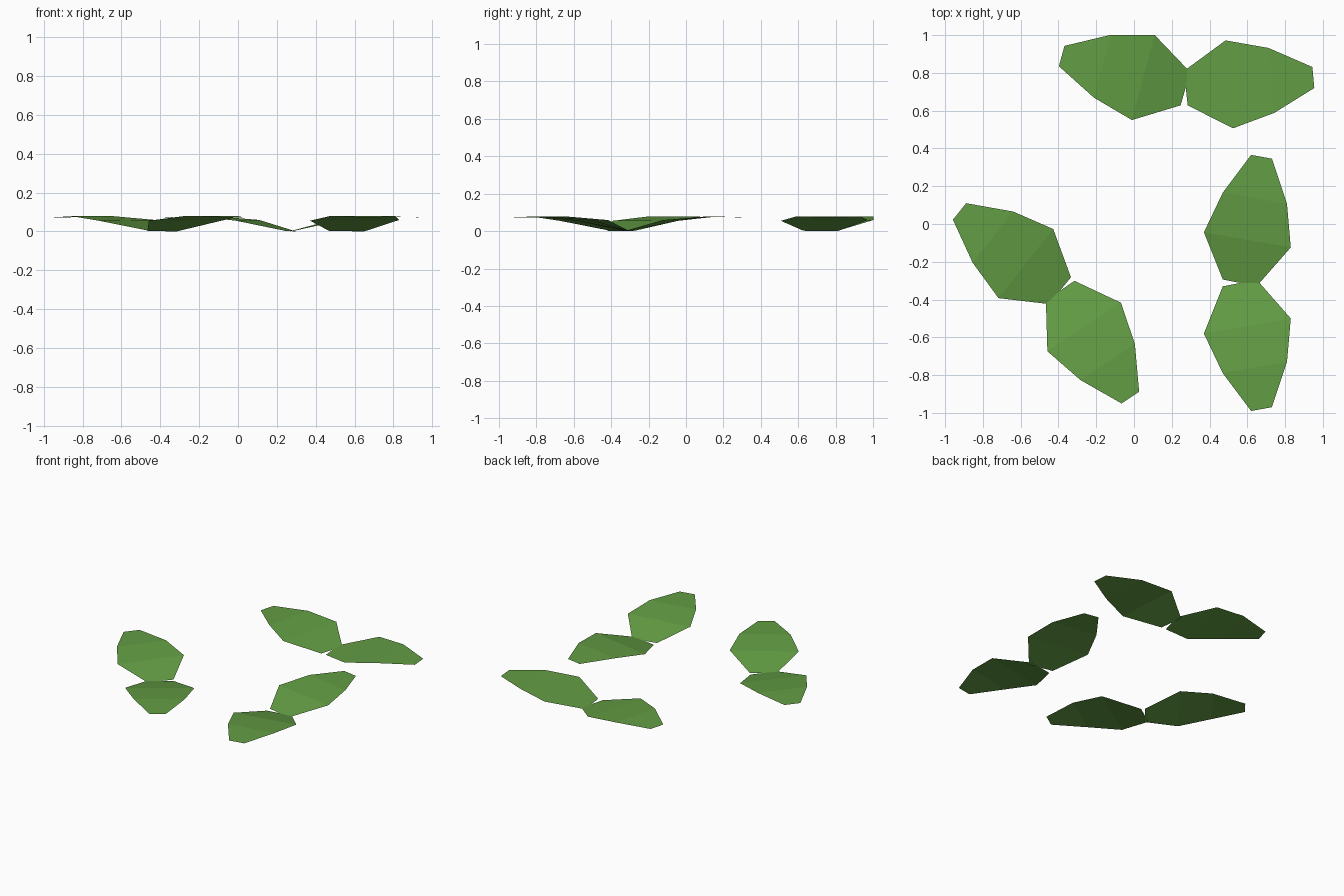
import bpy
import math
from mathutils import Matrix, Vector

if "Cube" in bpy.data.objects:
    bpy.data.objects.remove(bpy.data.objects["Cube"])

green = bpy.data.materials.new("leaf_green")
green.diffuse_color = (0.125, 0.34, 0.058, 1)
green.use_nodes = True
green.node_tree.nodes["Principled BSDF"].inputs["Base Color"].default_value = green.diffuse_color

# Leaf cross rows from stem to tip: (left point, right point), bending up then levelling off
ROWS = [
    ((-0.168, -0.43, 0.002), (0.012, -0.465, 0.0)),
    ((-0.268, -0.18, 0.055), (0.192, -0.26, 0.059)),
    ((-0.168, 0.03, 0.078), (0.172, -0.03, 0.078)),
    ((-0.018, 0.23, 0.072), (0.092, 0.21, 0.072)),
]


def leaf(name, x, y, angle, mirrored):
    """One folded leaf sheet, optionally mirrored to point the other way."""
    turn = Matrix.Rotation(math.radians(angle), 3, 'Z')
    flip = -1 if mirrored else 1
    verts = [turn @ Vector((p[0], p[1] * flip, p[2])) + Vector((x, y, 0))
             for row in ROWS for p in row]
    faces = []
    for i in range(len(ROWS) - 1):
        a = 2 * i
        quad = (a, a + 1, a + 3, a + 2)
        faces.append(quad[::-1] if mirrored else quad)
    mesh = bpy.data.meshes.new(name)
    mesh.from_pydata(verts, [], faces)
    mesh.materials.append(green)
    obj = bpy.data.objects.new(name, mesh)
    bpy.context.collection.objects.link(obj)


# Three sprigs of two leaves each
leaf("right_sprig_back_leaf", 0.638, 0.136, 0, False)
leaf("right_sprig_front_leaf", 0.638, -0.76, 0, True)
leaf("back_sprig_left_leaf", -0.167, 0.833, 85, False)
leaf("back_sprig_right_leaf", 0.727, 0.758, 85, True)
leaf("left_sprig_back_leaf", -0.748, -0.071, 61.5, False)
leaf("left_sprig_front_leaf", -0.141, -0.732, 23.5, True)
